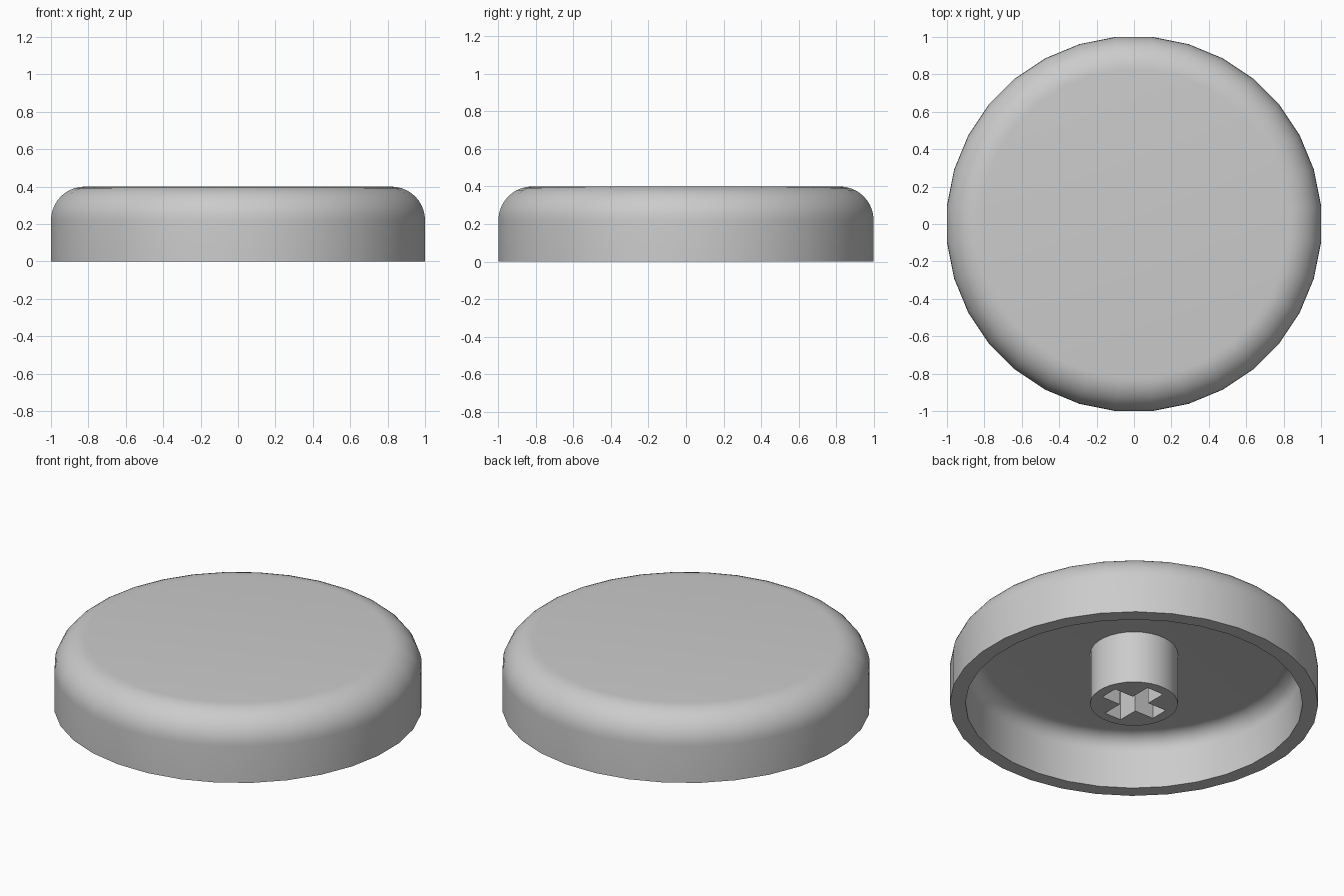
import bpy, bmesh
from math import sin, cos, pi

cube = bpy.data.objects.get("Cube")
if cube:
    bpy.data.objects.remove(cube, do_unlink=True)

SIDES = 32
HEIGHT, CEILING = 0.4, 0.315
FILLET, WALL = 0.18, 0.085
STEM_RADIUS = 0.238
ARM, HALF = 0.18, 0.055      # cross socket: arm length and half width

grey = bpy.data.materials.new("plain grey")
grey.use_nodes = True
colour = (0.6, 0.6, 0.6, 1)
grey.diffuse_color = colour
grey.node_tree.nodes["Principled BSDF"].inputs["Base Color"].default_value = colour


def ring(bm, radius, z):
    """Circle of vertices with flats facing the axes."""
    r = radius / cos(pi / SIDES)
    angles = [2 * pi * (i + 0.5) / SIDES for i in range(SIDES)]
    return [bm.verts.new((r * cos(a), r * sin(a), z)) for a in angles]


def bridge(bm, low, high):
    """Quads between two equal loops; returns nothing."""
    n = len(low)
    for i in range(n):
        j = (i + 1) % n
        bm.faces.new((low[i], low[j], high[j], high[i]))


def finish(bm, name):
    bmesh.ops.recalc_face_normals(bm, faces=bm.faces)
    mesh = bpy.data.meshes.new(name)
    bm.to_mesh(mesh)
    bm.free()
    mesh.materials.append(grey)
    obj = bpy.data.objects.new(name, mesh)
    bpy.context.collection.objects.link(obj)
    bpy.ops.object.select_all(action='DESELECT')
    obj.select_set(True)
    bpy.context.view_layer.objects.active = obj
    bpy.ops.object.shade_smooth_by_angle(angle=pi / 6)
    return obj


def rounded(radius, top, fillet, steps):
    """Quarter-round profile from the wall up to the flat top."""
    return [(radius - fillet + fillet * cos(a), top - fillet + fillet * sin(a))
            for a in (pi / 2 * i / steps for i in range(steps + 1))]


# Cap shell: outer skin, bottom rim and hollow underside in one lathe
outer = [(1, 0)] + rounded(1, HEIGHT, FILLET, 10)
inner = [(1 - WALL, 0)] + rounded(1 - WALL, CEILING, FILLET - WALL, 8)
bm = bmesh.new()
loops = [ring(bm, r, z) for r, z in inner[::-1] + outer]
for a, b in zip(loops, loops[1:]):
    bridge(bm, a, b)
bm.faces.new(loops[0])
bm.faces.new(loops[-1])
finish(bm, "cap_shell")

# Mounting stem: round post with a cross-shaped socket
quarter = [(ARM, -HALF), (ARM, HALF), (HALF, HALF)]
cross = []
for _ in range(4):
    cross += quarter
    quarter = [(-y, x) for x, y in quarter]
bm = bmesh.new()
post_low, post_high = ring(bm, STEM_RADIUS, 0), ring(bm, STEM_RADIUS, CEILING)
slot_low, slot_high = [[bm.verts.new((x, y, z)) for x, y in cross] for z in (0, CEILING)]
bridge(bm, post_low, post_high)
bridge(bm, slot_low, slot_high)
rim = [e for e in bm.edges if all(v.co.z == 0 for v in e.verts)]
bmesh.ops.triangle_fill(bm, edges=rim, use_beauty=True, use_dissolve=False)
finish(bm, "stem")
